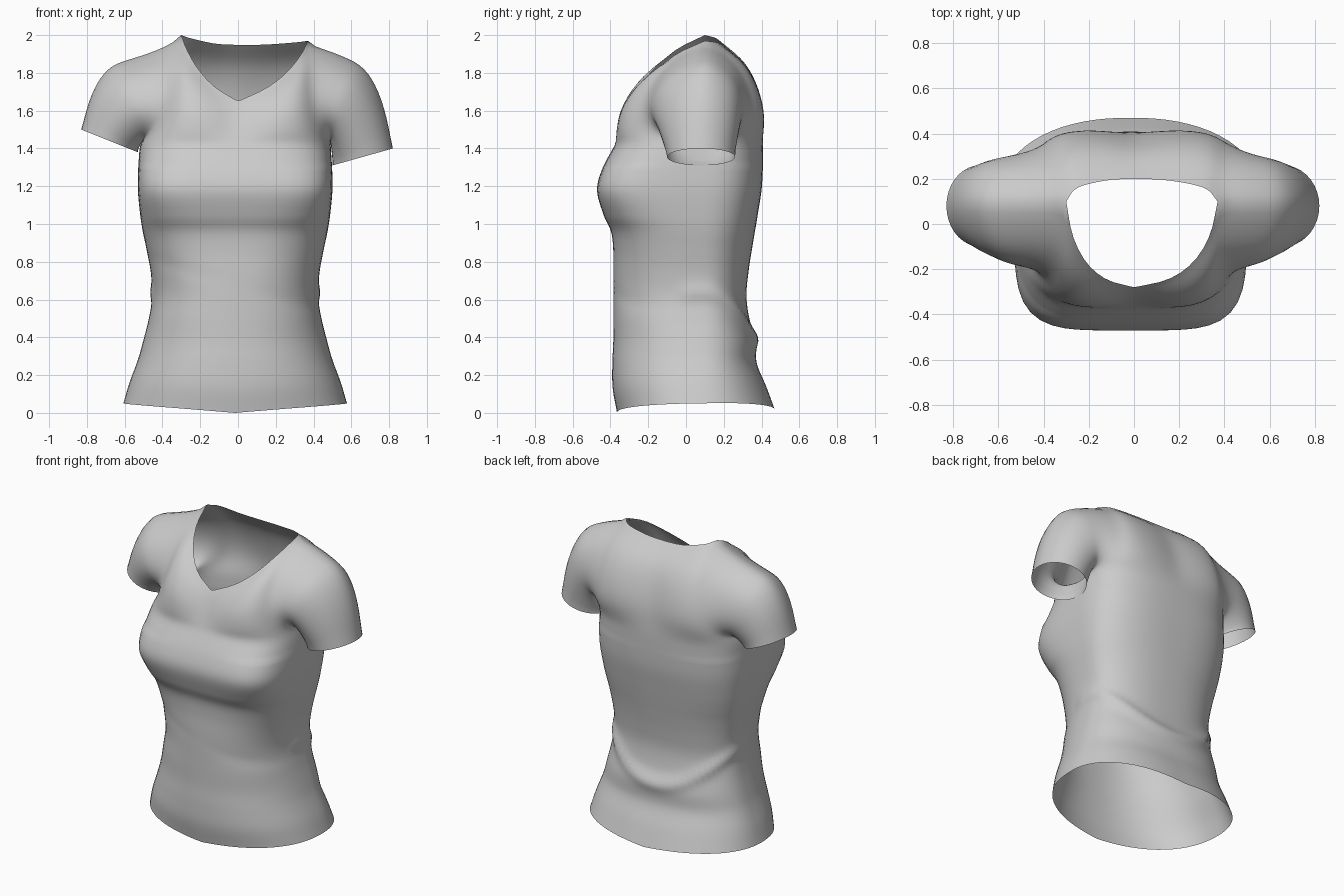
import bpy, bmesh, math
from mathutils import Vector

if "Cube" in bpy.data.objects:
    bpy.data.objects.remove(bpy.data.objects["Cube"])

K, M, NS = 18, 18, 12      # columns per body quarter, yoke rows, sleeve rows
OFF = -0.015               # slight sideways lean of the torso
# torso profile: z, half width, front y, back y, front squareness, back squareness
ROWS = [(0.00, .592, -.365, .470, 2.3, 2.25), (0.13, .560, -.388, .425, 2.3, 2.25),
        (0.26, .520, -.390, .375, 2.3, 2.3), (0.38, .487, -.385, .368, 2.3, 2.3),
        (0.50, .457, -.385, .335, 2.4, 2.4), (0.62, .438, -.385, .320, 2.4, 2.4),
        (0.74, .446, -.385, .330, 2.5, 2.4), (0.86, .468, -.385, .348, 2.7, 2.4),
        (0.96, .489, -.397, .365, 3.0, 2.5), (1.05, .503, -.437, .380, 3.6, 2.6),
        (1.18, .515, -.471, .400, 4.5, 2.7), (1.30, .513, -.440, .407, 4.2, 2.8),
        (1.42, .505, -.375, .409, 3.4, 2.9)]


def spline(pts, n):
    """Catmull-Rom through points of any dimension, n+1 samples."""
    out, m = [], len(pts) - 1
    for j in range(n + 1):
        t = j * m / n
        i = min(int(t), m - 1)
        t -= i
        b, c = pts[i], pts[i + 1]
        a = pts[i - 1] if i else [2 * p - q for p, q in zip(b, c)]
        d = pts[i + 2] if i + 2 <= m else [2 * q - p for p, q in zip(b, c)]
        out.append([.5 * (2 * q + (r - p) * t + (2 * p - 5 * q + 4 * r - s) * t * t
                    + (3 * q - p - 3 * r + s) * t ** 3) for p, q, r, s in zip(a, b, c, d)])
    return out


def vecs(pts, n):
    return [Vector(p) for p in spline(pts, n)]


def torso_point(row, s, th):
    """Point on a squarish torso ring; th runs 0 at front to pi at back."""
    z, w, yf, yb, nf, nb = row
    cy = 0.08
    si, co = abs(math.sin(th)), math.cos(th)
    n = nf if co > 0 else nb
    r = (abs(co) ** n + si ** n) ** (-1 / n)
    y = cy - co * r * ((cy - yf) if co > 0 else (yb - cy))
    x = w * si * r
    fade = max(0, 1 - z / 0.3)
    zz = z + fade * (0.05 * si + (0.015 if co < 0 else 0) * abs(co))
    # soft U-shaped fold at the small of the back, faint drape in front
    if co < 0.2:
        g = math.exp(-((z - .40 - .24 * (x / .44) ** 2) / .045) ** 2)
        y += 0.018 * g * min(1, .2 - co)
        x += 0.012 * g * si
    else:
        y += 0.006 * math.exp(-((z - .68 + .3 * s * x) / .04) ** 2) * si
    return Vector((s * x + OFF, y, zz))


bm = bmesh.new()


def add_grid(grid):
    vs = [[bm.verts.new(p) for p in row] for row in grid]
    for a, b in zip(vs, vs[1:]):
        for i in range(len(a) - 1):
            bm.faces.new((a[i], a[i + 1], b[i + 1], b[i]))


def coons(B, T, L, R):
    """Patch between bottom, top, left and right edge curves."""
    nu, nv = len(B) - 1, len(L) - 1
    grid = []
    for j in range(nv + 1):
        v, row = j / nv, []
        for i in range(nu + 1):
            u = i / nu
            row.append(B[i] * (1 - v) + T[i] * v + L[j] * (1 - u) + R[j] * u
                       - (B[0] * (1 - u) + B[-1] * u) * (1 - v) - (T[0] * (1 - u) + T[-1] * u) * v)
        grid.append(row)
    return grid


rings = spline(ROWS, 72)
for s in (1, -1):
    # lower torso, half ring
    add_grid([[torso_point(r, s, math.pi * i / (2 * K)) for i in range(2 * K + 1)] for r in rings])
    chest = [torso_point(rings[-1], s, math.pi * i / (2 * K)) for i in range(2 * K + 1)]
    pit = chest[K]

    def side(pts):
        return [(s * x, y, z) for x, y, z in pts]

    def neck(pts):   # neckline sits off-centre, its left end higher
        k, h = (1, 0) if s > 0 else (.81, .03)
        return [(s * x * k, y, z + h * (x / .37) ** 2) for x, y, z in pts]

    neck_front = neck([(0, -.28, 1.65), (.15, -.245, 1.72), (.26, -.17, 1.805), (.335, -.05, 1.9), (.37, .1, 1.97)])
    neck_back = neck([(0, .2, 1.948), (.15, .193, 1.95), (.31, .16, 1.962), (.37, .1, 1.97)])
    tip = (s * .63, .1, 1.875)
    shoulder = [neck_front[-1], (s * (.5 if s > 0 else .45), .1, 1.93), tip]
    arm_front = vecs([tuple(pit)] + side([(.492, -.10, 1.47), (.52, -.19, 1.6), (.58, -.11, 1.77)]) + [tip], M)
    arm_back = vecs([tuple(pit)] + side([(.505, .25, 1.47), (.55, .305, 1.6), (.60, .25, 1.77)]) + [tip], M)

    # front and back yoke from chest up to neckline and shoulder seam
    for B, nk, mid, arm in (
            (chest[:K + 1], neck_front, [(-.01, -.32, 1.54)], arm_front),
            (chest[:K - 1:-1], neck_back, [(-.01, .385, 1.62), (0, .315, 1.82)], arm_back)):
        T = vecs(nk, 11) + vecs(shoulder, K - 11)[1:]
        centre = vecs([tuple(B[0])] + mid + [nk[0]], M)
        add_grid(coons(B, T, centre, arm))

    # sleeve, swept from the armhole to the cuff
    hole = arm_front + arm_back[-2::-1]
    c, ax = ((.66, .08, 1.355), (.16, 0, .045)) if s > 0 else ((.68, .08, 1.44), (.15, 0, .06))
    c, ax = Vector((s * c[0], c[1], c[2])), Vector((s * ax[0], 0, ax[2]))
    rows = [[] for _ in range(NS + 1)]
    for i, P in enumerate(hole):
        ph = 2 * math.pi * i / (len(hole) - 1)
        top = (1 - math.cos(ph)) / 2
        Q = c - ax * math.cos(ph) + Vector((0, -.18 * math.sin(ph), 0))
        C = P.lerp(Q, .35) + Vector((s * .075, 0, .08)) * top
        for j in range(NS + 1):
            t = j / NS
            rows[j].append(P * (1 - t) ** 2 + C * 2 * t * (1 - t) + Q * t * t)
    add_grid(rows)

# weld the panels and relax the seams of the upper half
bmesh.ops.remove_doubles(bm, verts=bm.verts, dist=0.0008)
for _ in range(5):
    bmesh.ops.smooth_vert(bm, verts=[v for v in bm.verts if v.co.z > 1.3 and not v.is_boundary],
                          factor=0.5, use_axis_x=True, use_axis_y=True, use_axis_z=True)
bmesh.ops.recalc_face_normals(bm, faces=bm.faces)
me = bpy.data.meshes.new("shirt")
bm.to_mesh(me)
bm.free()
shirt = bpy.data.objects.new("shirt", me)
bpy.context.collection.objects.link(shirt)
for p in me.polygons:
    p.use_smooth = True
